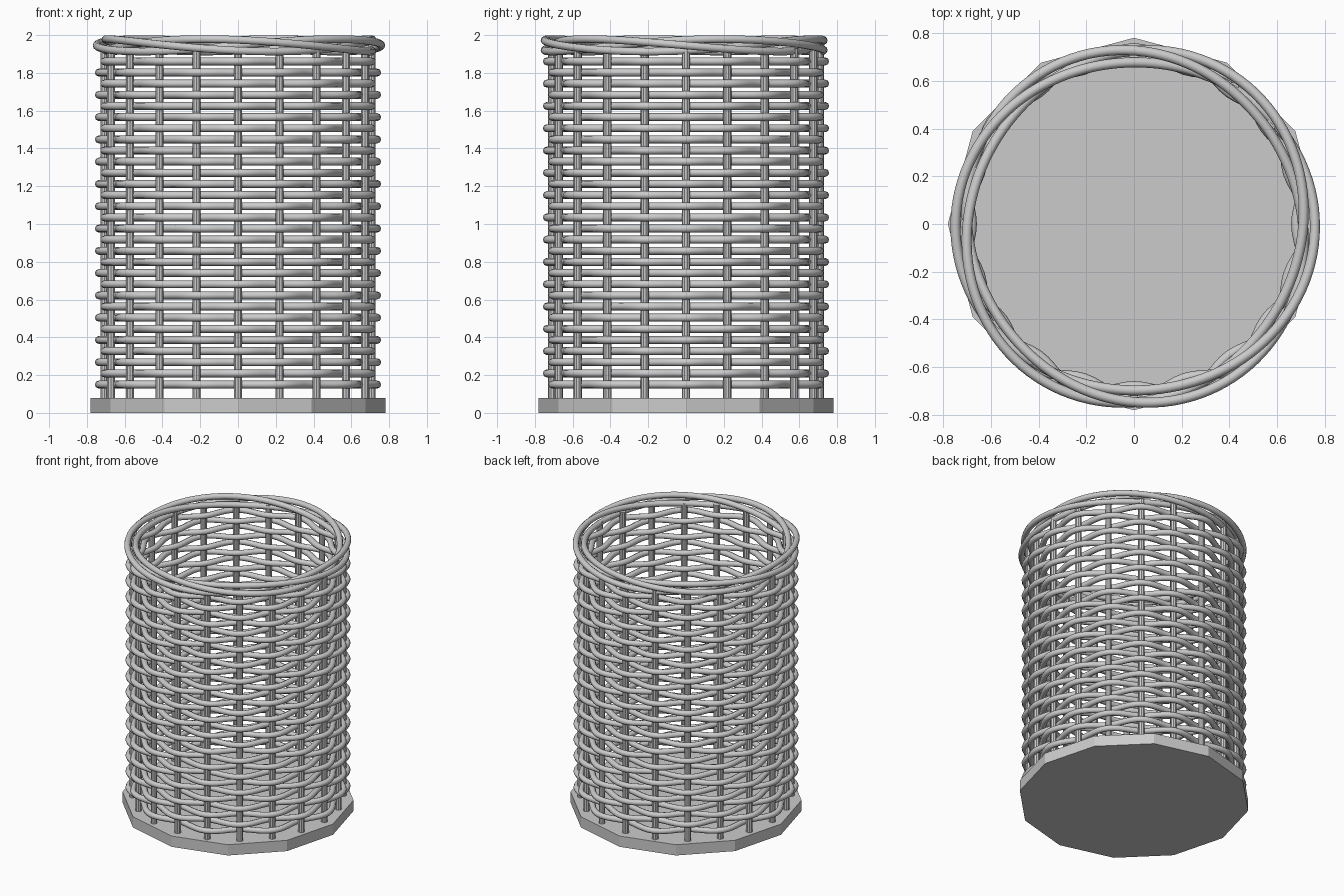
import bpy, bmesh
from math import sin, cos, pi, tau
from mathutils import Vector

if "Cube" in bpy.data.objects:
    bpy.data.objects.remove(bpy.data.objects["Cube"])

STAKES = 20
R = 0.708


def ring_tube(name, path, radius, sides=8):
    """Closed tube swept along a loop around the z axis."""
    bm = bmesh.new()
    n = len(path)
    rings = []
    for i, p in enumerate(path):
        t = (path[(i + 1) % n] - path[i - 1]).normalized()
        u = t.cross(Vector((0, 0, 1))).normalized()
        v = u.cross(t)
        rings.append([bm.verts.new(p + radius * (cos(tau * k / sides) * u + sin(tau * k / sides) * v))
                      for k in range(sides)])
    for i in range(n):
        a, b = rings[i], rings[(i + 1) % n]
        for k in range(sides):
            m = (k + 1) % sides
            bm.faces.new((a[k], a[m], b[m], b[k])).smooth = True
    bmesh.ops.recalc_face_normals(bm, faces=bm.faces)
    mesh = bpy.data.meshes.new(name)
    bm.to_mesh(mesh)
    bm.free()
    ob = bpy.data.objects.new(name, mesh)
    bpy.context.collection.objects.link(ob)
    return ob


# Twelve-sided base board
bpy.ops.mesh.primitive_cylinder_add(vertices=12, radius=0.78, depth=0.08, location=(0, 0, 0.04))
bpy.context.object.name = "base"

# Upright stakes
for i in range(STAKES):
    a = tau * i / STAKES
    bpy.ops.mesh.primitive_cylinder_add(vertices=10, radius=0.022, depth=1.86,
                                        location=(R * cos(a), R * sin(a), 1.0))
    bpy.context.object.name = f"stake_{i + 1}"
    bpy.ops.object.shade_smooth_by_angle()

# Woven rows, alternately in front of and behind each stake
N = STAKES * 6
for row in range(30):
    z = 0.15 + 0.059 * row
    sign = 1 if row % 2 == 0 else -1
    path = []
    for i in range(N):
        a = tau * i / N
        r = R + 0.029 * sign * cos(a * STAKES / 2)
        path.append(Vector((r * cos(a), r * sin(a), z)))
    ring_tube(f"woven_row_{row + 1}", path, 0.021)

# Twisted rim of three strands, sitting slightly off centre
for s in range(3):
    path = []
    for i in range(120):
        a = tau * i / 120
        f = -2 * a + tau * s / 3
        r = 0.72 + 0.033 * cos(f)
        path.append(Vector((r * cos(a) + 0.005, r * sin(a) - 0.01, 1.946 + 0.033 * sin(f))))
    ring_tube(f"rim_strand_{s + 1}", path, 0.021, 10)
